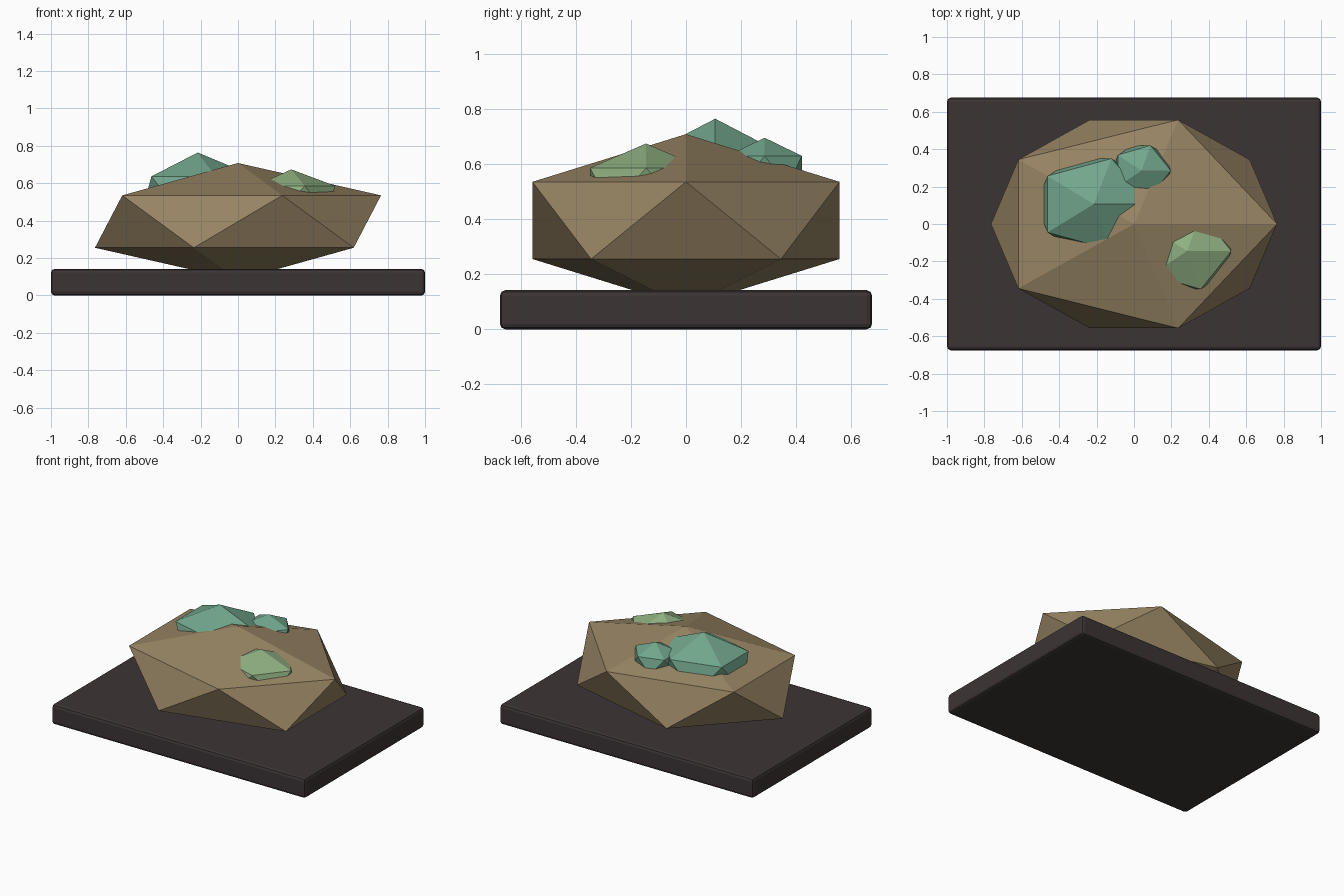
import bpy

if "Cube" in bpy.data.objects:
    bpy.data.objects.remove(bpy.data.objects["Cube"])


def srgb(r, g, b):
    """8-bit sRGB to linear RGBA."""
    def lin(c):
        c /= 255
        return c / 12.92 if c <= 0.04045 else ((c + 0.055) / 1.055) ** 2.4
    return (lin(r), lin(g), lin(b), 1.0)


def material(name, rgb):
    mat = bpy.data.materials.new(name)
    mat.diffuse_color = srgb(*rgb)
    mat.use_nodes = True
    mat.node_tree.nodes["Principled BSDF"].inputs["Base Color"].default_value = mat.diffuse_color
    return mat


dark = material("dark_slate", (60, 52, 53))
brown = material("brown_stone", (151, 132, 99))
teal = material("teal_mineral", (114, 166, 140))
green = material("moss_green", (143, 176, 129))


def stone(name, centre, radii, mat):
    """Flat-shaded twenty-sided lump, stretched per axis."""
    bpy.ops.mesh.primitive_ico_sphere_add(subdivisions=1, radius=1, location=centre)
    ob = bpy.context.object
    ob.name = name
    ob.scale = radii
    bpy.ops.object.transform_apply(location=False, rotation=False, scale=True)
    ob.data.materials.append(mat)
    return ob


# Display slab with softened edges
bpy.ops.mesh.primitive_cube_add(size=1, location=(0, 0, 0.071))
base = bpy.context.object
base.name = "base_slab"
base.scale = (2.0, 1.35, 0.142)
bpy.ops.object.transform_apply(location=False, rotation=False, scale=True)
base.data.materials.append(dark)
bevel = base.modifiers.new("edge_bevel", 'BEVEL')
bevel.width = 0.02
bevel.segments = 2

# Main rock, sunk slightly into the slab
stone("main_rock", (0, 0, 0.395), (0.855, 0.655, 0.313), brown)

# Mineral patches half buried in the top of the rock
stone("large_patch", (-0.215, 0.106, 0.534), (0.342, 0.287, 0.23), teal)
stone("small_patch", (0.04, 0.285, 0.576), (0.175, 0.159, 0.119), teal)
stone("moss_patch", (0.284, -0.145, 0.514), (0.264, 0.239, 0.16), green)
